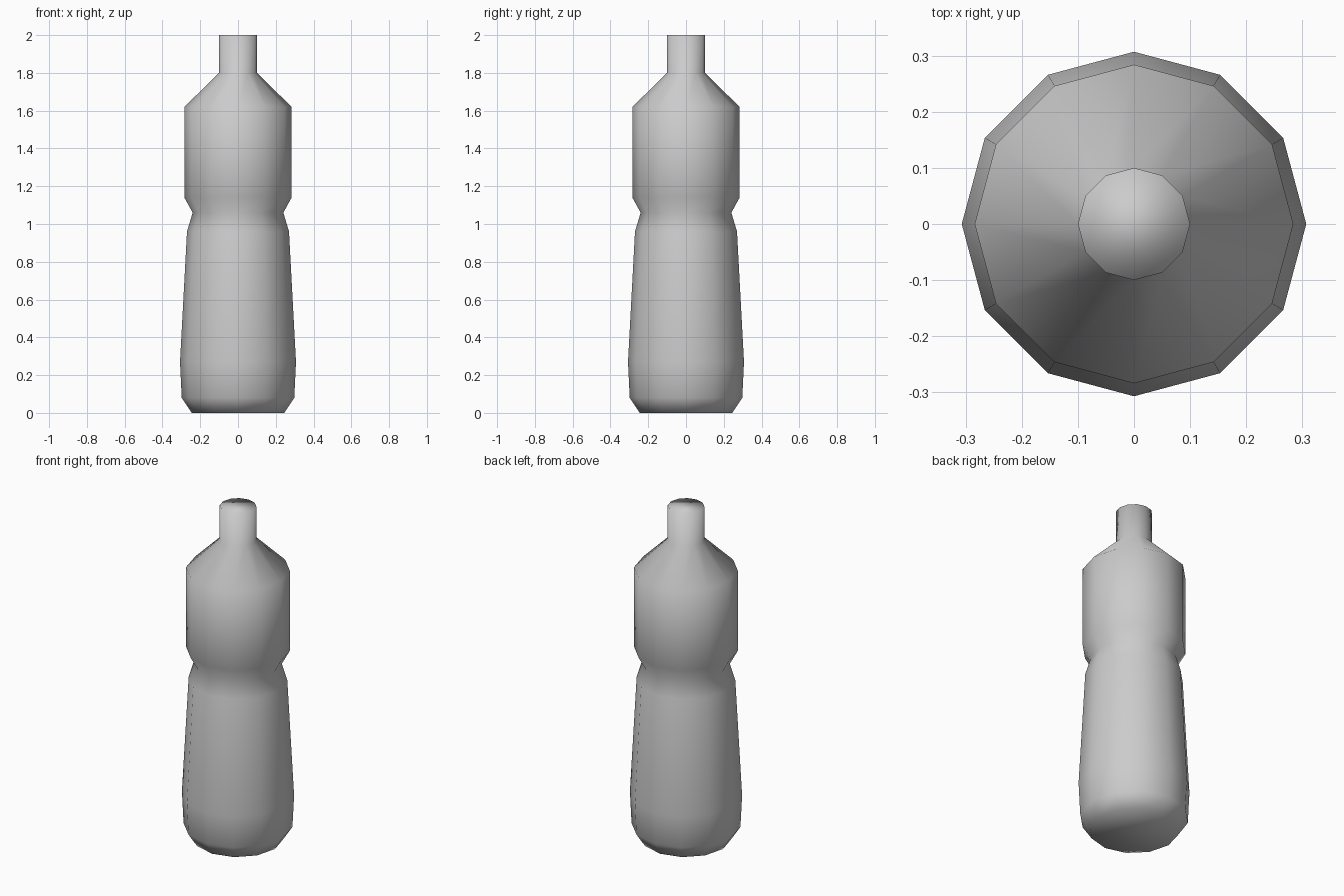
import bpy
import bmesh
from math import cos, sin, tau

SIDES = 12

cube = bpy.data.objects.get("Cube")
if cube:
    bpy.data.objects.remove(cube, do_unlink=True)

# Plain grey plastic
grey = bpy.data.materials.new("grey_plastic")
colour = (0.6, 0.6, 0.6, 1)
grey.diffuse_color = colour
grey.use_nodes = True
grey.node_tree.nodes["Principled BSDF"].inputs["Base Color"].default_value = colour

# Outline as (radius, height): base, body, pinched waist, shoulder, neck
profile = [(0.245, 0), (0.298, 0.08), (0.307, 0.27), (0.27, 0.96),
           (0.24, 1.06), (0.284, 1.14), (0.284, 1.62), (0.1, 1.8), (0.1, 2)]


def lathe(name, outline, material):
    bm = bmesh.new()
    rings = [[bm.verts.new((r * cos(tau * i / SIDES), r * sin(tau * i / SIDES), z))
              for i in range(SIDES)] for r, z in outline]
    for low, high in zip(rings, rings[1:]):
        for i in range(SIDES):
            j = (i + 1) % SIDES
            bm.faces.new((low[i], low[j], high[j], high[i]))
    # Closed base and mouth
    bm.faces.new(reversed(rings[0]))
    bm.faces.new(rings[-1])
    for face in bm.faces:
        face.smooth = True
    mesh = bpy.data.meshes.new(name)
    bm.to_mesh(mesh)
    bm.free()
    mesh.materials.append(material)
    obj = bpy.data.objects.new(name, mesh)
    bpy.context.collection.objects.link(obj)
    return obj


lathe("bottle", profile, grey)
